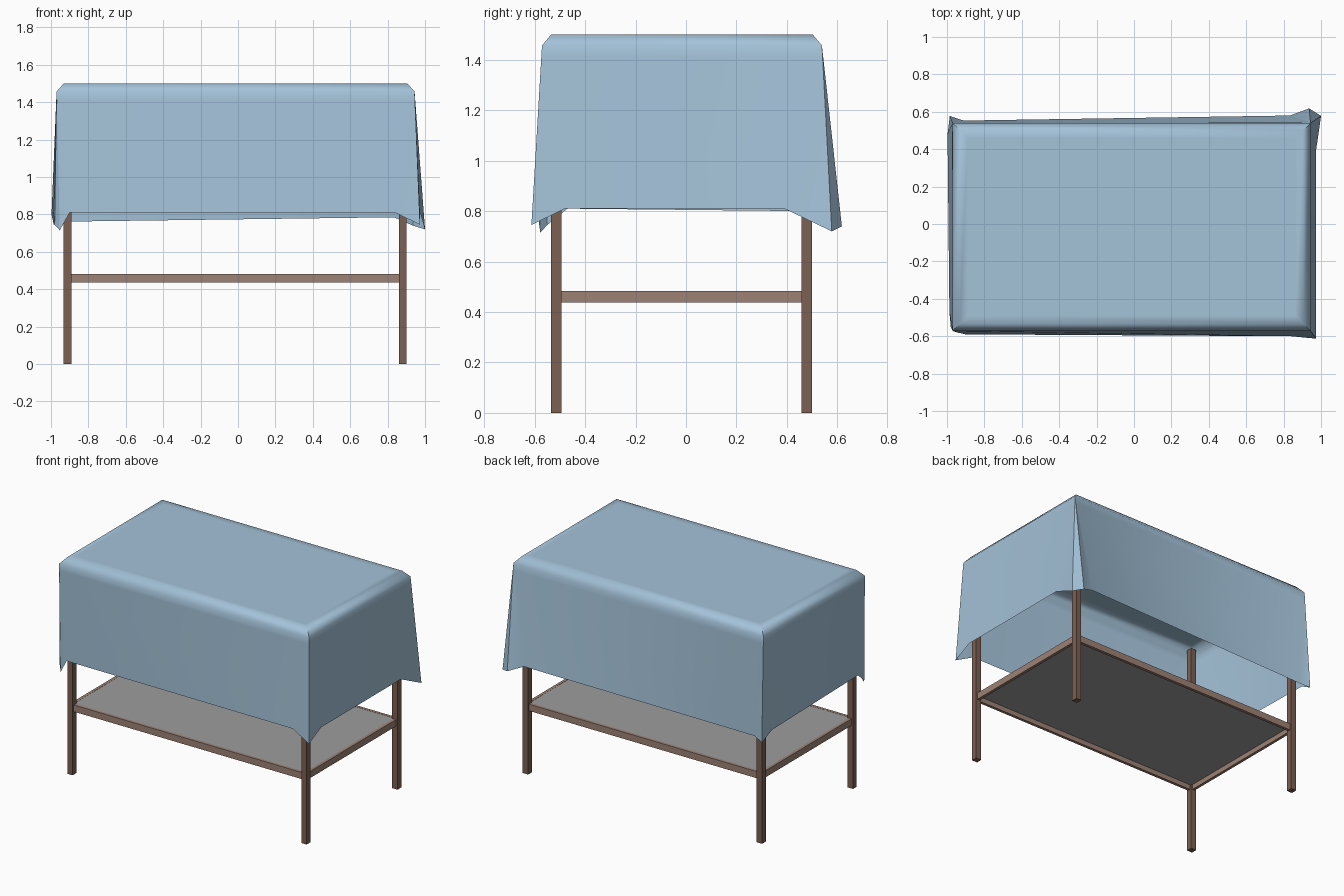
import bpy, bmesh
from mathutils import Vector

if "Cube" in bpy.data.objects:
    bpy.data.objects.remove(bpy.data.objects["Cube"])


def material(name, rgb):
    m = bpy.data.materials.new(name)
    m.diffuse_color = (*rgb, 1)
    m.use_nodes = True
    m.node_tree.nodes["Principled BSDF"].inputs["Base Color"].default_value = m.diffuse_color
    return m


CLOTH = material("pale blue cloth", (0.37, 0.54, 0.69))
LEG = material("dark brown wood", (0.20, 0.117, 0.084))
RAIL = material("light brown wood", (0.34, 0.225, 0.18))
SHELF = material("grey board", (0.34, 0.34, 0.34))


def box(name, lo, hi, mat):
    lo, hi = Vector(lo), Vector(hi)
    bpy.ops.mesh.primitive_cube_add(size=1, location=(lo + hi) / 2)
    ob = bpy.context.object
    ob.name = name
    for v in ob.data.vertices:
        v.co = Vector(a * b for a, b in zip(v.co, hi - lo))
    ob.data.materials.append(mat)
    return ob


# Four square legs
X = {"left": -0.912, "right": 0.88}
Y = {"front": -0.515, "back": 0.479}
H = 0.0205
for xn, x in X.items():
    for yn, y in Y.items():
        box(f"{yn}_{xn}_leg", (x - H, y - H, 0), (x + H, y + H, 1.475), LEG)

# Rails between the legs
Z0, Z1, T = 0.437, 0.483, 0.01
x0, x1 = X.values()
y0, y1 = Y.values()
for yn, y in Y.items():
    box(f"{yn}_rail", (x0 + H, y - T, Z0), (x1 - H, y + T, Z1), RAIL)
for xn, x in X.items():
    box(f"{xn}_rail", (x - T, y0 + H, Z0), (x + T, y1 - H, Z1), RAIL)

# Thin shelf board resting level with the rail tops
box("shelf", (x0 + T, y0 + T, Z1 - 0.012), (x1 - T, y1 - T, Z1 - 0.001), SHELF)

# Draped cloth: hem points counter-clockwise, each hanging from the corner
# given by the signs of its x and y
HEM = [
    (-0.90, -0.59, 0.81), (0.84, -0.60, 0.81), (0.973, -0.613, 0.745),
    (0.973, -0.48, 0.81), (0.973, 0.39, 0.81), (1.0, 0.578, 0.72),
    (0.936, 0.618, 0.74), (0.834, 0.58, 0.785), (-0.91, 0.553, 0.762),
    (-0.985, 0.577, 0.745), (-0.997, 0.48, 0.80), (-0.987, -0.47, 0.81),
    (-0.98, -0.55, 0.745), (-0.953, -0.578, 0.715),
]
hem = [Vector(p) for p in HEM]


def corner_ring(hx, hy, z):
    return [Vector((-0.013 + (hx if p.x > 0 else -hx),
                    -0.016 + (hy if p.y > 0 else -hy), z)) for p in hem]


shoulder = corner_ring(0.957, 0.555, 1.457)
rings = [
    corner_ring(0.875, 0.475, 1.5),
    corner_ring(0.919, 0.519, 1.5),
    shoulder,
    [a.lerp(b, 0.07) for a, b in zip(shoulder, hem)],
    hem,
]
bm = bmesh.new()


def add_ring(points):
    verts = []
    for p in points:
        same = [v for v in verts if (v.co - p).length < 1e-5]
        verts.append(same[0] if same else bm.verts.new(p))
    return verts


loops = [add_ring(r) for r in rings]
bm.faces.new(list(dict.fromkeys(loops[0])))
n = len(hem)
for up, low in zip(loops, loops[1:]):
    for i in range(n):
        j = (i + 1) % n
        f = list(dict.fromkeys([up[i], low[i], low[j], up[j]]))
        if len(f) > 2:
            bm.faces.new(f)
bmesh.ops.recalc_face_normals(bm, faces=bm.faces)
bm.normal_update()
top = max(bm.faces, key=lambda f: f.calc_center_median().z)
if top.normal.z < 0:
    bmesh.ops.reverse_faces(bm, faces=bm.faces)
for f in bm.faces:
    f.smooth = True
# Soft rounded top rim, crisp folds running down the corners
for e in bm.edges:
    drop = abs(e.verts[0].co.z - e.verts[1].co.z)
    if drop > 0.03 and e.calc_face_angle(0) > 0.35:
        e.smooth = False
me = bpy.data.meshes.new("tablecloth")
bm.to_mesh(me)
bm.free()
me.materials.append(CLOTH)
bpy.context.collection.objects.link(bpy.data.objects.new("tablecloth", me))
